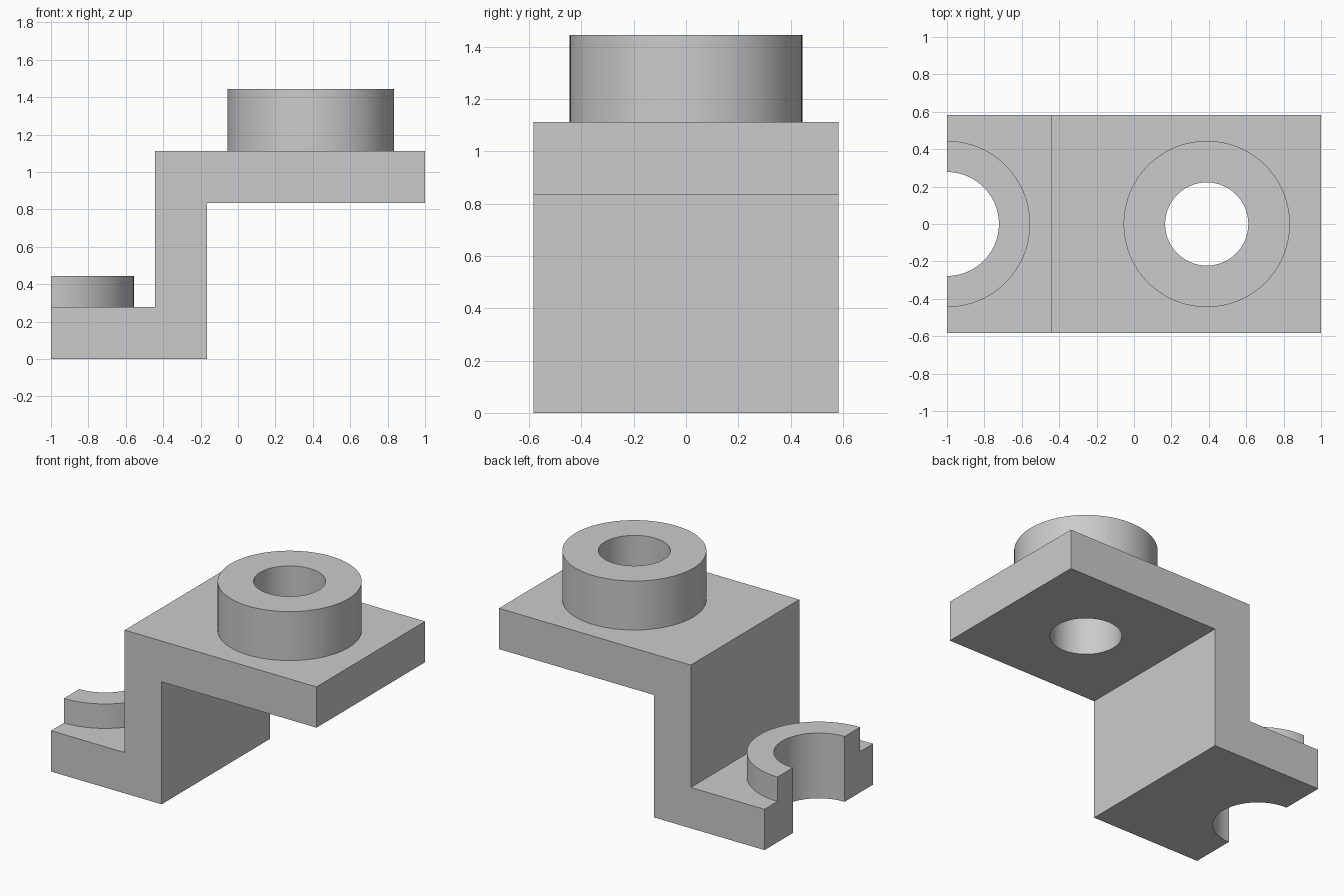
import bpy, bmesh
from math import radians
from mathutils import Vector

if "Cube" in bpy.data.objects:
    bpy.data.objects.remove(bpy.data.objects["Cube"])

U = 1 / 18                      # drawing unit
HALF_DEPTH = 10.5 * U


def activate(obj):
    bpy.ops.object.select_all(action='DESELECT')
    obj.select_set(True)
    bpy.context.view_layer.objects.active = obj


def extrude_profile(name, points):
    """Extrude an x-z outline along y, centred on y = 0."""
    bm = bmesh.new()
    face = bm.faces.new([bm.verts.new((x * U, -HALF_DEPTH, z * U)) for x, z in points])
    ext = bmesh.ops.extrude_face_region(bm, geom=[face])
    moved = [v for v in ext['geom'] if isinstance(v, bmesh.types.BMVert)]
    bmesh.ops.translate(bm, verts=moved, vec=Vector((0, 2 * HALF_DEPTH, 0)))
    bmesh.ops.recalc_face_normals(bm, faces=bm.faces)
    mesh = bpy.data.meshes.new(name)
    bm.to_mesh(mesh)
    bm.free()
    obj = bpy.data.objects.new(name, mesh)
    bpy.context.collection.objects.link(obj)
    return obj


def cylinder(name, x, radius, z0, z1):
    bpy.ops.mesh.primitive_cylinder_add(vertices=96, radius=radius * U, depth=(z1 - z0) * U,
                                        location=(x * U, 0, (z0 + z1) / 2 * U))
    bpy.context.object.name = name
    return bpy.context.object


def combine(target, tool, operation):
    """Apply a boolean and discard the tool object."""
    tool.hide_render = True
    mod = target.modifiers.new(tool.name, 'BOOLEAN')
    mod.object, mod.operation, mod.solver = tool, operation, 'EXACT'
    activate(target)
    bpy.ops.object.modifier_apply(modifier=mod.name)
    bpy.data.objects.remove(tool, do_unlink=True)


# Z-shaped plate; the lower foot runs past x = -18 and is trimmed later
bracket = extrude_profile("stepped_bracket", [
    (-30, 0), (-3, 0), (-3, 15), (18, 15), (18, 20), (-8, 20), (-8, 5), (-30, 5)])

# Raised bosses
combine(bracket, cylinder("upper_boss", 7, 8, 17, 26), 'UNION')
combine(bracket, cylinder("lower_boss", -18, 8, 2, 8), 'UNION')

# Through holes
combine(bracket, cylinder("upper_hole", 7, 4, 12, 30), 'DIFFERENCE')
combine(bracket, cylinder("lower_hole", -18, 5, -3, 12), 'DIFFERENCE')

# Trim the foot flat, leaving a half boss and half hole
bpy.ops.mesh.primitive_cube_add(size=40 * U, location=(-38 * U, 0, 0))
bpy.context.object.name = "end_trim"
combine(bracket, bpy.context.object, 'DIFFERENCE')

activate(bracket)
bpy.ops.object.shade_smooth_by_angle(angle=radians(30))
